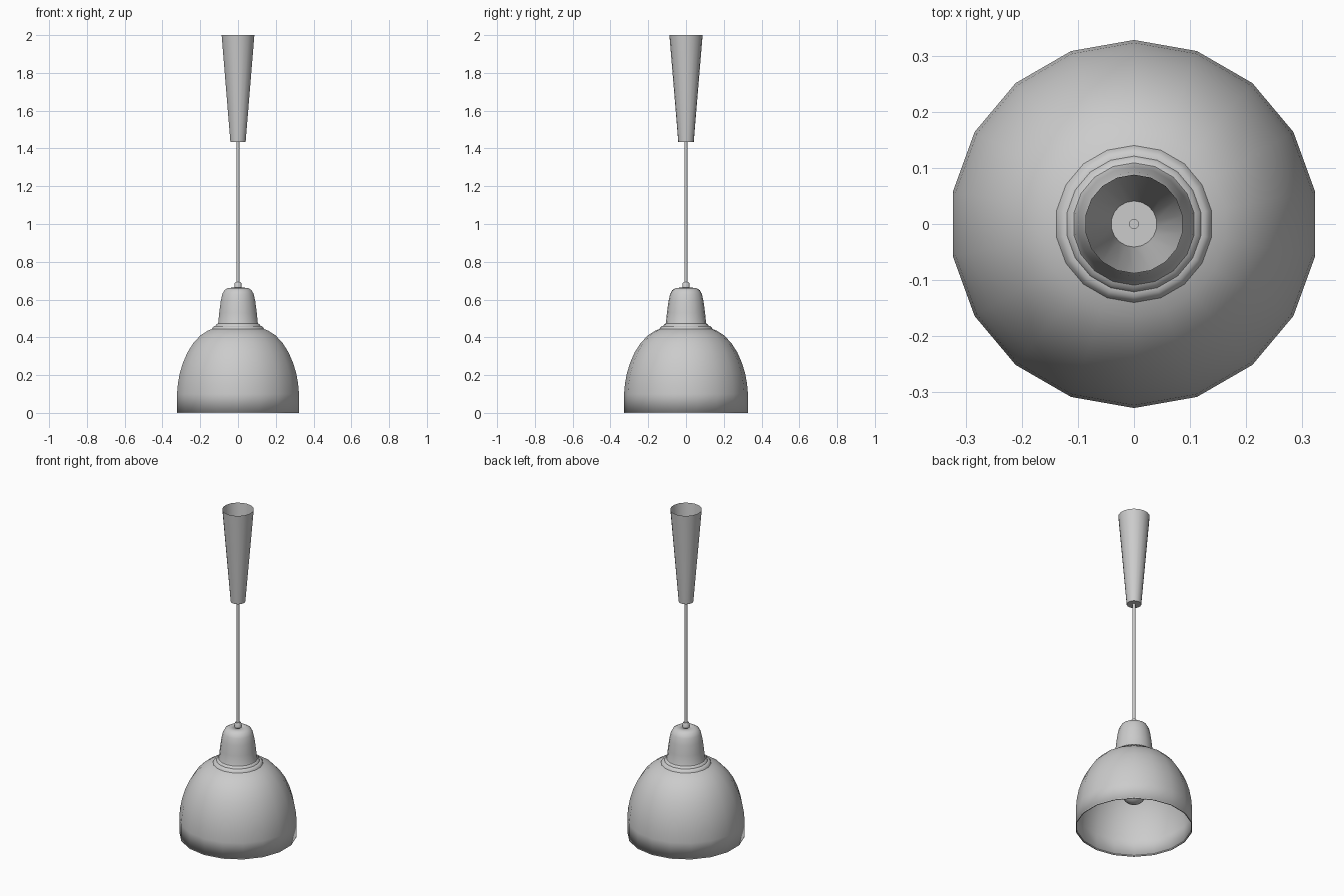
import bpy, bmesh, math

if "Cube" in bpy.data.objects:
    bpy.data.objects.remove(bpy.data.objects["Cube"])


def lathe(name, profile, sides=18, thickness=0.0):
    """Revolve (radius, z) points about z; radius 0 makes a pole."""
    bm = bmesh.new()
    rings = []
    for r, z in profile:
        if r == 0:
            rings.append([bm.verts.new((0, 0, z))] * sides)
            continue
        angles = [math.pi / 2 + 2 * math.pi * i / sides for i in range(sides)]
        rings.append([bm.verts.new((r * math.cos(a), r * math.sin(a), z)) for a in angles])
    for low, high in zip(rings, rings[1:]):
        for i in range(sides):
            j = (i + 1) % sides
            bm.faces.new(list(dict.fromkeys((low[i], low[j], high[j], high[i]))))
    mesh = bpy.data.meshes.new(name)
    bm.to_mesh(mesh)
    bm.free()
    obj = bpy.data.objects.new(name, mesh)
    bpy.context.collection.objects.link(obj)
    bpy.ops.object.select_all(action='DESELECT')
    obj.select_set(True)
    bpy.context.view_layer.objects.active = obj
    bpy.ops.object.shade_smooth_by_angle(angle=math.radians(40))
    if thickness:
        shell = obj.modifiers.new("shell", 'SOLIDIFY')
        shell.thickness = thickness
        shell.offset = -1
    return obj


# Bell shade with a rolled collar and a rounded neck
lathe("shade", [
    (0.328, 0.005), (0.328, 0.10), (0.323, 0.155), (0.313, 0.21),
    (0.296, 0.265), (0.272, 0.32), (0.24, 0.37), (0.202, 0.41),
    (0.165, 0.434), (0.14, 0.444), (0.136, 0.452), (0.129, 0.459),
    (0.121, 0.46), (0.117, 0.468), (0.109, 0.472), (0.106, 0.48),
    (0.101, 0.53), (0.093, 0.59), (0.084, 0.63), (0.073, 0.65),
    (0.055, 0.661), (0.018, 0.664)], thickness=0.006)

# Thin lip round the bottom opening
lathe("shade_lip", [(0.321, 0.006), (0.322, 0.0), (0.327, 0.0), (0.328, 0.006)])

# Cord grip on top of the neck
lathe("cord_grip", [(0.02, 0.655), (0.019, 0.685), (0.014, 0.692), (0, 0.692)])

# Hanging cord
lathe("cord", [(0, 0.66), (0.009, 0.66), (0.009, 1.44), (0, 1.44)], sides=12)

# Tapered ceiling cup, open at the top
lathe("ceiling_cup", [(0, 1.435), (0.041, 1.435), (0.088, 2.0)])

# Lamp socket hidden inside the neck
lathe("socket", [(0, 0.32), (0.042, 0.32), (0.042, 0.46), (0, 0.46)])

# Round bulb tapering into the socket
bulb = [(0.07 * math.sin(a), 0.225 - 0.07 * math.cos(a))
        for a in (math.pi * i / 12 for i in range(1, 9))]
lathe("bulb", [(0, 0.155)] + bulb + [(0.042, 0.285), (0.034, 0.325)])
